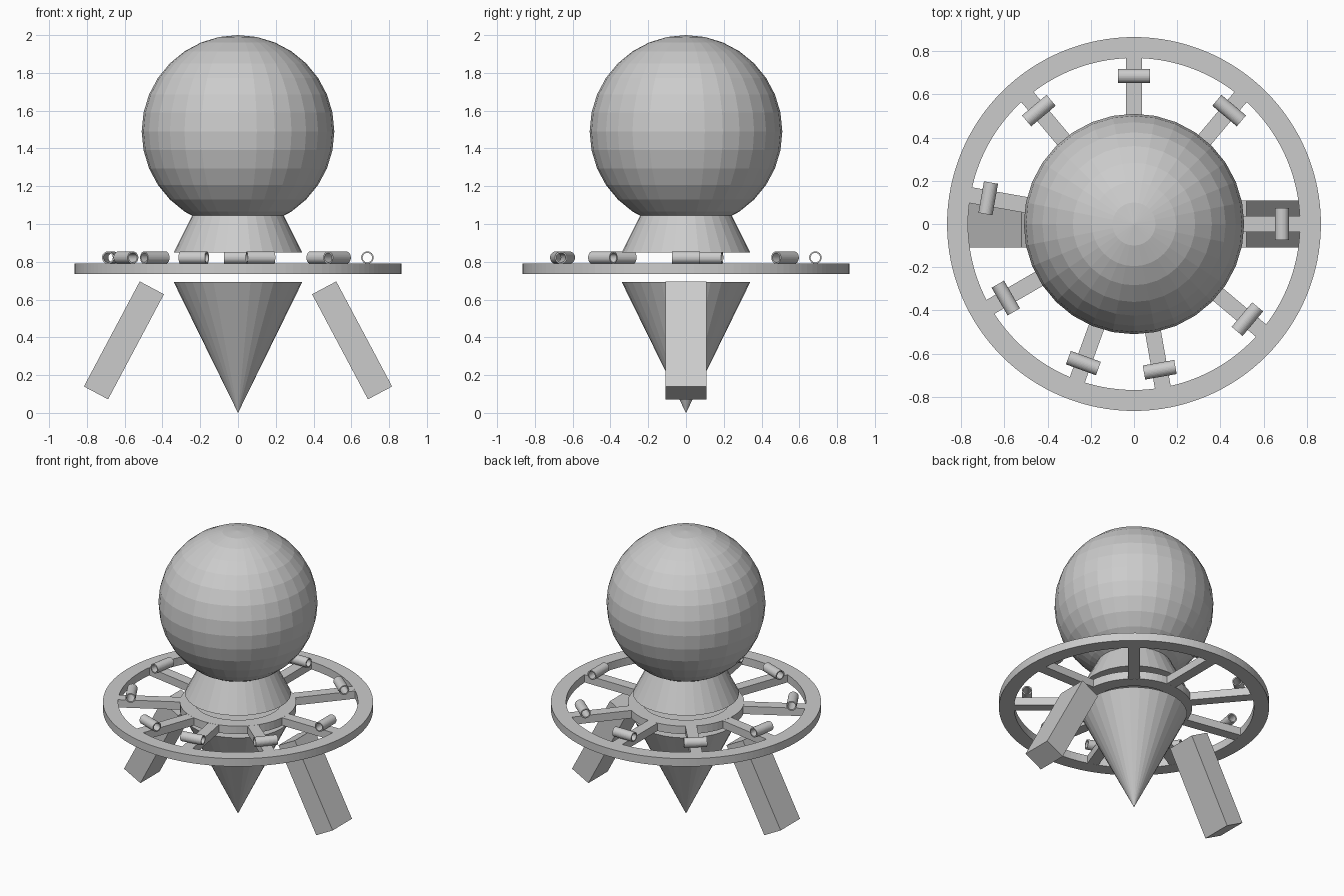
import bpy, bmesh, math
from mathutils import Matrix, Vector

cube = bpy.data.objects.get("Cube")
if cube:
    bpy.data.objects.remove(cube)

grey = bpy.data.materials.new("plain_grey")
grey.use_nodes = True
colour = (0.6, 0.6, 0.6, 1)
grey.diffuse_color = colour
grey.node_tree.nodes["Principled BSDF"].inputs["Base Color"].default_value = colour


def finish(name, bm, matrix=Matrix()):
    bmesh.ops.recalc_face_normals(bm, faces=bm.faces)
    mesh = bpy.data.meshes.new(name)
    bm.to_mesh(mesh)
    bm.free()
    mesh.materials.append(grey)
    obj = bpy.data.objects.new(name, mesh)
    obj.matrix_world = matrix
    bpy.context.collection.objects.link(obj)
    return obj


def cone(name, r_low, r_high, z_low, z_high):
    bm = bmesh.new()
    bmesh.ops.create_cone(bm, cap_ends=True, segments=32, radius1=r_low,
                          radius2=r_high, depth=z_high - z_low)
    finish(name, bm, Matrix.Translation((0, 0, (z_low + z_high) / 2)))


def box(name, size, matrix):
    bm = bmesh.new()
    bmesh.ops.create_cube(bm, size=1)
    bmesh.ops.scale(bm, vec=size, verts=bm.verts)
    finish(name, bm, matrix)


def pipe(name, outer, inner, height, segments, matrix):
    # Hollow cylinder: a rectangular section swept round z
    bm = bmesh.new()
    h = height / 2
    section = [(outer, -h), (outer, h), (inner, h), (inner, -h)]
    loops = []
    for i in range(segments):
        a = math.tau * i / segments
        loops.append([bm.verts.new((r * math.cos(a), r * math.sin(a), z))
                      for r, z in section])
    for i, a in enumerate(loops):
        b = loops[(i + 1) % segments]
        for j in range(4):
            k = (j + 1) % 4
            bm.faces.new((a[j], b[j], b[k], a[k]))
    finish(name, bm, matrix)


# Faceted globe
bm = bmesh.new()
bmesh.ops.create_uvsphere(bm, u_segments=32, v_segments=16, radius=0.51)
finish("globe", bm, Matrix.Translation((0, 0, 1.49)))

# Collar under the globe and pointed lower body
cone("collar", 0.34, 0.17, 0.85, 1.19)
cone("lower_cone", 0, 0.34, 0, 0.692)

# Outer ring and hub
ring_z = Matrix.Translation((0, 0, 0.763))
pipe("outer_ring", 0.865, 0.768, 0.056, 128, ring_z)
pipe("hub_ring", 0.373, 0.28, 0.056, 64, ring_z)

# Unevenly spaced spokes, each carrying a crosswise tube
for n, angle in enumerate([90, 50, 0, -40, -80, -110, -150, -190, -230], 1):
    turn = Matrix.Rotation(math.radians(angle), 4, "Z")
    box(f"spoke_{n}", (0.44, 0.074, 0.055),
        turn @ Matrix.Translation((0.57, 0, 0.763)))
    pipe(f"tube_{n}", 0.033, 0.025, 0.148, 32,
         turn @ Matrix.Translation((0.685, 0, 0.822))
         @ Matrix.Rotation(math.pi / 2, 4, "X"))

# Two splayed legs
for name, side in (("left_leg", 1), ("right_leg", -1)):
    box(name, (0.145, 0.216, 0.63),
        Matrix.Translation((side * 0.604, 0, 0.384))
        @ Matrix.Rotation(math.radians(-28 * side), 4, "Y"))
